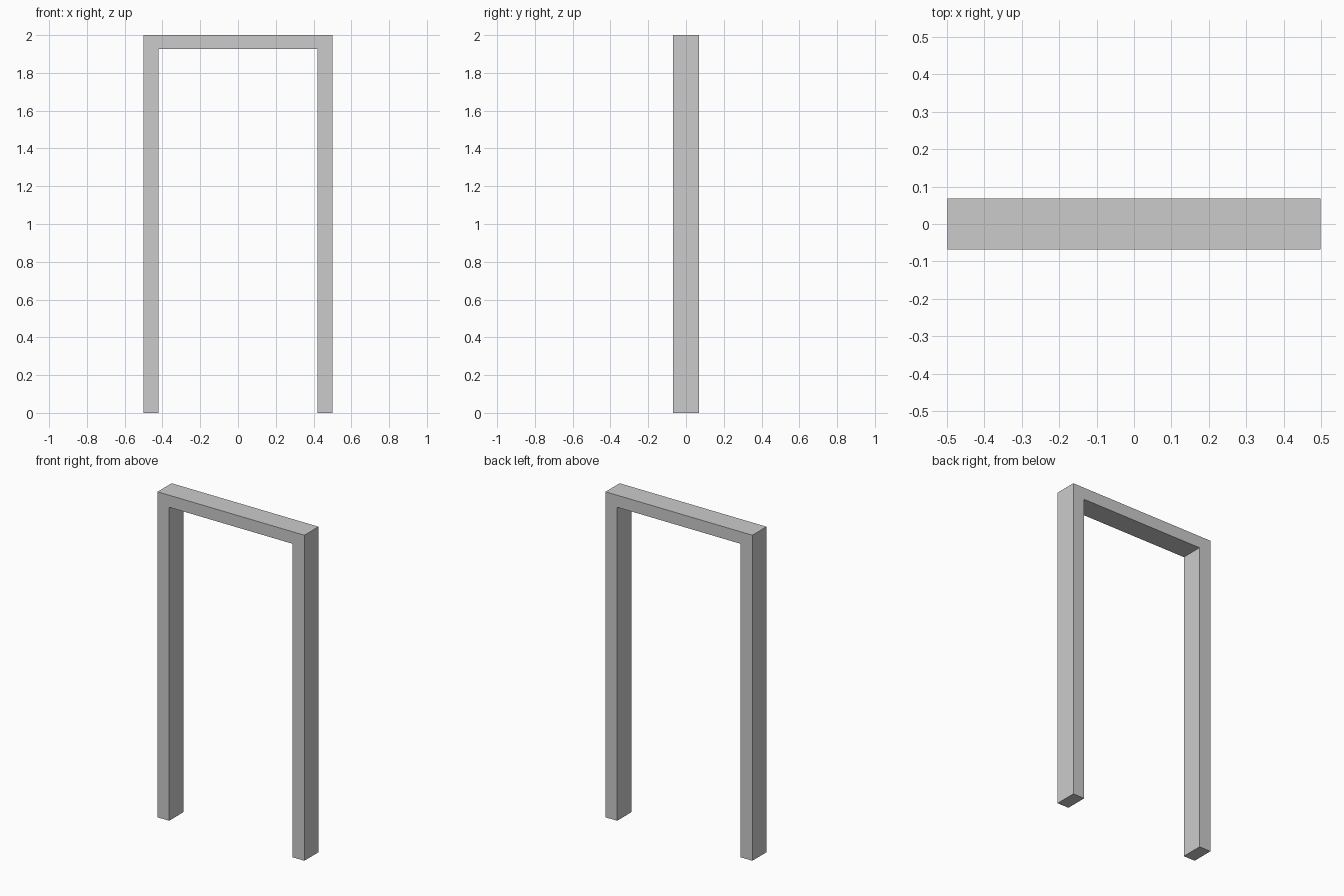
import bpy
import bmesh

if "Cube" in bpy.data.objects:
    bpy.data.objects.remove(bpy.data.objects["Cube"])

HALF_W, INNER_W = 0.499, 0.42
HEIGHT, INNER_H = 2.0, 1.926
DEPTH = 0.137

# Door frame: U-shaped front profile extruded through its depth
half = [(HALF_W, HEIGHT), (HALF_W, 0), (INNER_W, 0), (INNER_W, INNER_H)]
profile = half + [(-x, z) for x, z in reversed(half)]

bm = bmesh.new()
face = bm.faces.new([bm.verts.new((x, -DEPTH / 2, z)) for x, z in profile])
extruded = bmesh.ops.extrude_face_region(bm, geom=[face], use_keep_orig=True)
verts = [v for v in extruded["geom"] if isinstance(v, bmesh.types.BMVert)]
bmesh.ops.translate(bm, verts=verts, vec=(0, DEPTH, 0))
bmesh.ops.recalc_face_normals(bm, faces=bm.faces)

mesh = bpy.data.meshes.new("door_frame")
bm.to_mesh(mesh)
bm.free()
bpy.context.collection.objects.link(bpy.data.objects.new("door_frame", mesh))
